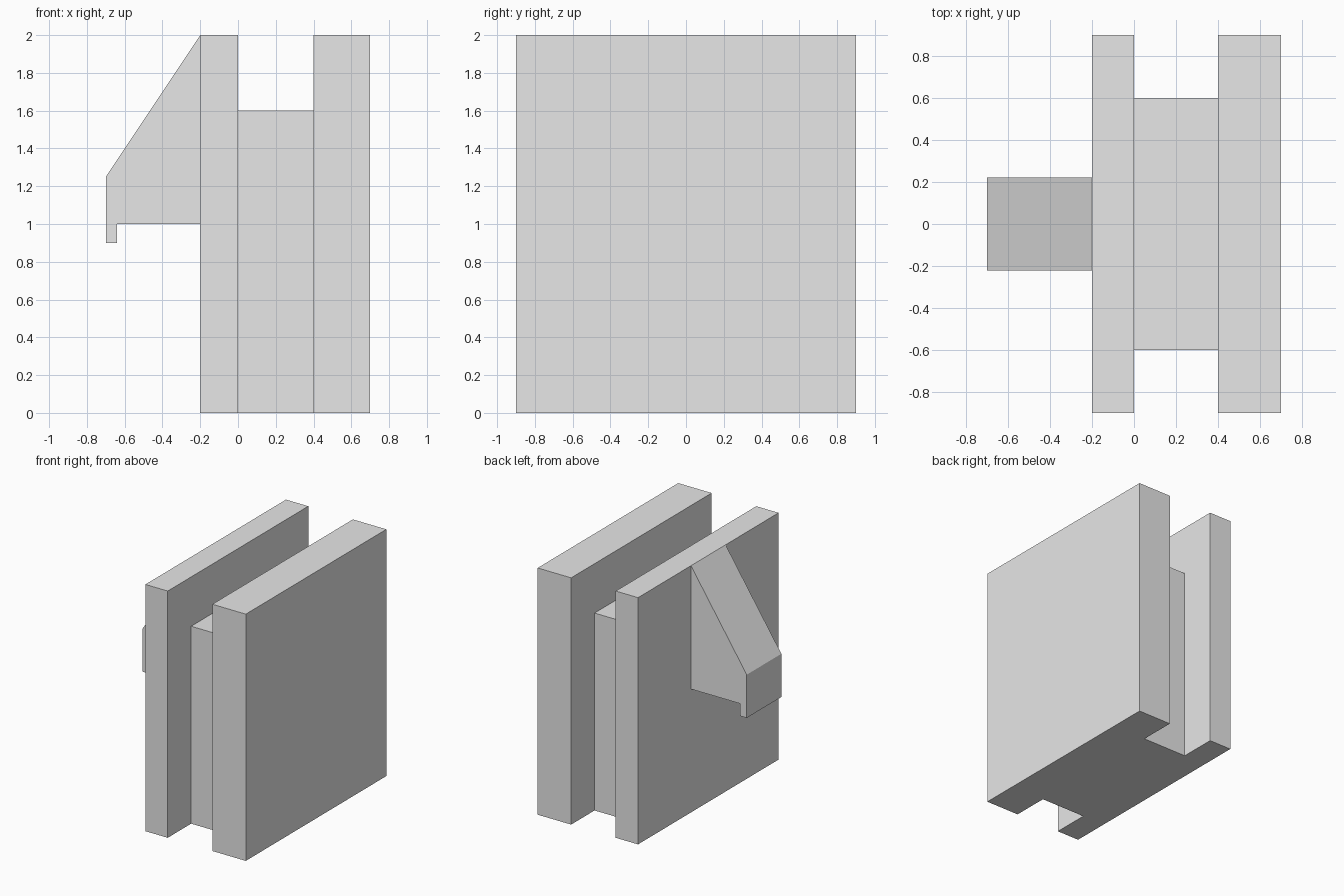
import bpy
import bmesh
from mathutils import Vector

cube = bpy.data.objects.get("Cube")
if cube:
    bpy.data.objects.remove(cube, do_unlink=True)

# One plain grey for the whole model
grey = bpy.data.materials.new("plain_grey")
grey.use_nodes = True
grey.diffuse_color = (0.8, 0.8, 0.8, 1)
grey.node_tree.nodes["Principled BSDF"].inputs["Base Color"].default_value = grey.diffuse_color


def extrude_profile(name, profile, half_depth):
    """Extrude an (x, z) outline symmetrically along y."""
    bm = bmesh.new()
    face = bm.faces.new([bm.verts.new((x, -half_depth, z)) for x, z in profile])
    result = bmesh.ops.extrude_face_region(bm, geom=[face])
    moved = [g for g in result["geom"] if isinstance(g, bmesh.types.BMVert)]
    bmesh.ops.translate(bm, verts=moved, vec=Vector((0, 2 * half_depth, 0)))
    bmesh.ops.recalc_face_normals(bm, faces=bm.faces)
    mesh = bpy.data.meshes.new(name)
    bm.to_mesh(mesh)
    bm.free()
    mesh.materials.append(grey)
    obj = bpy.data.objects.new(name, mesh)
    bpy.context.collection.objects.link(obj)
    return obj


def slab(name, x0, x1, height, half_depth):
    return extrude_profile(name, [(x0, 0), (x1, 0), (x1, height), (x0, height)], half_depth)


# Two upright plates joined by a shorter, narrower core
slab("thick_plate", 0.4, 0.7, 2.0, 0.9)
slab("connecting_core", 0.0, 0.4, 1.6, 0.6)
slab("thin_plate", -0.2, 0.0, 2.0, 0.9)

# Sloped hook with a small downward lip
hook_outline = [(-0.2, 2.0), (-0.7, 1.25), (-0.7, 0.9),
                (-0.64, 0.9), (-0.64, 1.0), (-0.2, 1.0)]
extrude_profile("hook", hook_outline, 0.222)
